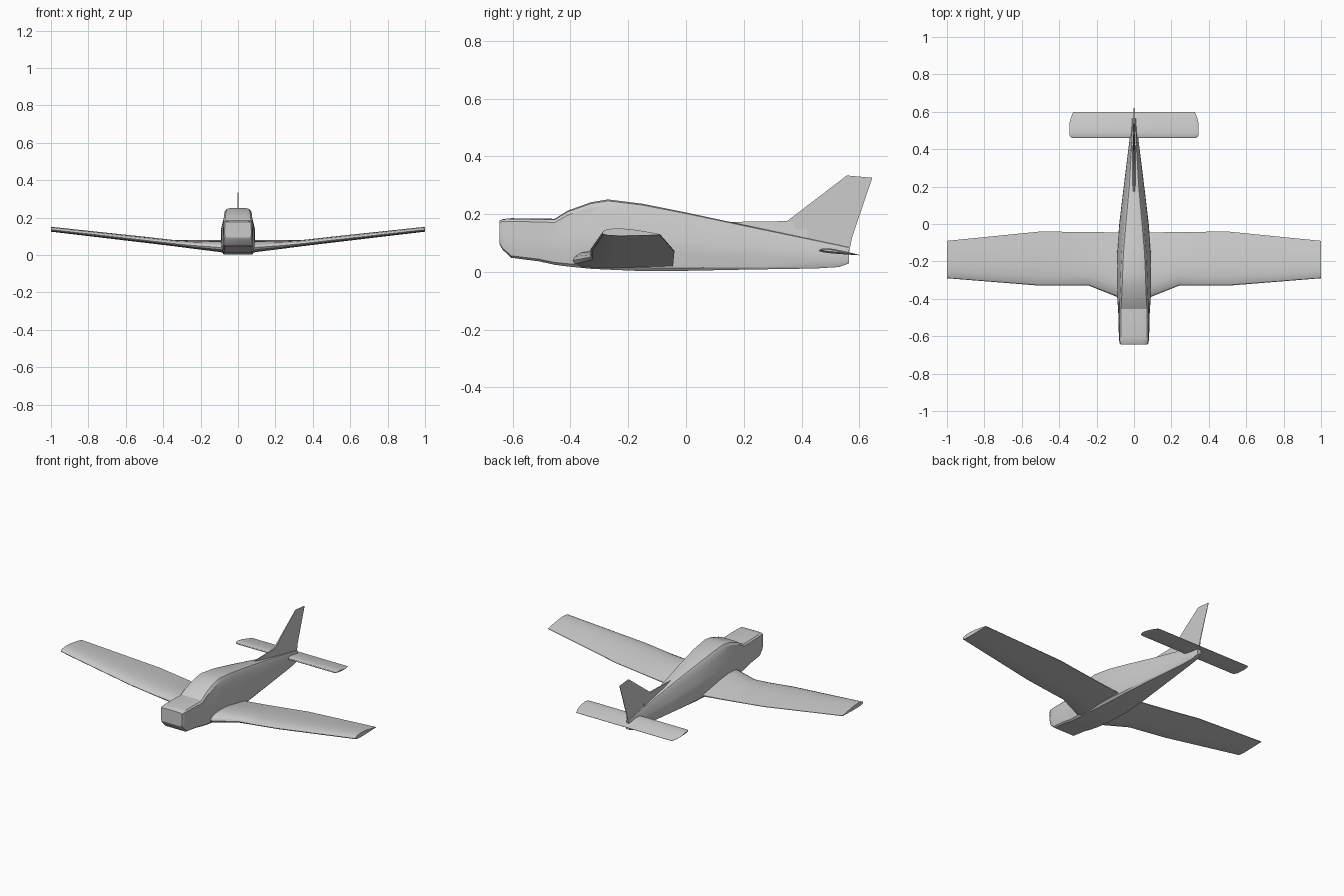
import bpy, bmesh, math

cube = bpy.data.objects.get("Cube")
if cube:
    bpy.data.objects.remove(cube)

grey = bpy.data.materials.new("light_grey")
grey.use_nodes = True
COLOUR = (0.6, 0.6, 0.6, 1)
grey.diffuse_color = COLOUR
grey.node_tree.nodes["Principled BSDF"].inputs["Base Color"].default_value = COLOUR


def loft(name, rings, angle=28):
    """Skin a closed solid over a list of equal-length point rings."""
    bm = bmesh.new()
    rows = [[bm.verts.new(p) for p in ring] for ring in rings]
    n = len(rows[0])
    for a, b in zip(rows, rows[1:]):
        for i in range(n):
            j = (i + 1) % n
            bm.faces.new((a[i], a[j], b[j], b[i]))
    bm.faces.new(rows[0])
    bm.faces.new(rows[-1])
    bmesh.ops.recalc_face_normals(bm, faces=bm.faces)
    mesh = bpy.data.meshes.new(name)
    bm.to_mesh(mesh)
    bm.free()
    mesh.materials.append(grey)
    obj = bpy.data.objects.new(name, mesh)
    bpy.context.collection.objects.link(obj)
    bpy.ops.object.select_all(action="DESELECT")
    obj.select_set(True)
    bpy.context.view_layer.objects.active = obj
    bpy.ops.object.shade_smooth_by_angle(angle=math.radians(angle))
    return obj


def body_ring(y, w, top_w, zb, zt):
    """Flat-bottomed section with sloping sides and a rounded roof."""
    h = zt - zb
    half = [(0.84 * w, 0), (0.95 * w, 0.05), (w, 0.3), (0.98 * w, 0.55),
            (0.35 * w + 0.65 * top_w, 0.78), (0.15 * w + 0.85 * top_w, 0.92),
            (0.9 * top_w, 0.98), (0.6 * top_w, 1)]
    right = [(x, y, zb + h * t) for x, t in half]
    return right + [(-x, y, z) for x, y, z in reversed(right)]


# Fuselage stations: y, half width, roof half width, bottom, top
stations = [
    (-0.645, 0.072, 0.070, 0.095, 0.178), (-0.635, 0.078, 0.075, 0.077, 0.183),
    (-0.605, 0.081, 0.077, 0.049, 0.186), (-0.51, 0.083, 0.078, 0.037, 0.185),
    (-0.455, 0.085, 0.077, 0.025, 0.184), (-0.41, 0.089, 0.074, 0.019, 0.212),
    (-0.33, 0.092, 0.070, 0.011, 0.241), (-0.27, 0.092, 0.068, 0.008, 0.251),
    (-0.15, 0.090, 0.062, 0.003, 0.236), (0, 0.079, 0.048, 0.004, 0.206),
    (0.2, 0.055, 0.028, 0.008, 0.163), (0.45, 0.024, 0.012, 0.012, 0.11),
    (0.53, 0.016, 0.009, 0.017, 0.093), (0.565, 0.012, 0.008, 0.03, 0.085),
]
loft("fuselage", [body_ring(*s) for s in stations])

AIRFOIL = [(0, 0.42), (0.02, 0.65), (0.08, 0.86), (0.18, 0.97), (0.3, 1),
           (0.5, 0.88), (0.75, 0.58), (1, 0.22), (1, 0.12), (0.6, 0.03),
           (0.3, 0), (0.1, 0.07), (0.02, 0.22)]


def foil_ring(x, lead, trail, low, high):
    return [(x, lead + (trail - lead) * c, low + (high - low) * t) for c, t in AIRFOIL]


def both_sides(half):
    """Extend right-to-left sections across the centre line."""
    mirrored = [[(-x, y, z) for x, y, z in ring] for ring in reversed(half)]
    return mirrored + half


# Main wing: x, leading edge, trailing edge, lower z, upper z
wing = [(0.06, -0.40, -0.045, 0.010, 0.075), (0.09, -0.39, -0.045, 0.015, 0.075),
        (0.24, -0.33, -0.043, 0.034, 0.075), (0.34, -0.33, -0.042, 0.047, 0.080),
        (0.5, -0.33, -0.04, 0.066, 0.098), (1, -0.29, -0.09, 0.125, 0.151)]
loft("wing", both_sides([foil_ring(*s) for s in wing]))

# Tailplane with clipped tips
tail = [(0.004, 0.46, 0.60, 0.058, 0.078), (0.325, 0.46, 0.60, 0.058, 0.078),
        (0.337, 0.462, 0.57, 0.061, 0.077), (0.345, 0.475, 0.54, 0.064, 0.075)]


def tail_ring(x, lead, trail, low, high):
    # tilted slightly nose up
    return [(px, y, z + 0.006 - 0.09 * (y - 0.53))
            for px, y, z in foil_ring(x, lead, trail, low - 0.002, high - 0.006)]


loft("tailplane", both_sides([tail_ring(*s) for s in tail]))


def plate(name, outline):
    """Upright plate from (y, z, half thickness) points."""
    loft(name, [[(side * t, y, z) for y, z, t in outline] for side in (-1, 1)], 20)


# Upright tail and the low fillet ahead of it
plate("fin", [(0.35, 0.176, 0.004), (0.557, 0.334, 0.0015), (0.645, 0.326, 0.001),
              (0.575, 0.12, 0.002), (0.565, 0.07, 0.004), (0.35, 0.11, 0.008)])
plate("fin_fillet", [(0.14, 0.173, 0.002), (0.35, 0.176, 0.004), (0.42, 0.175, 0.004),
                     (0.42, 0.10, 0.010), (0.14, 0.15, 0.010)])
